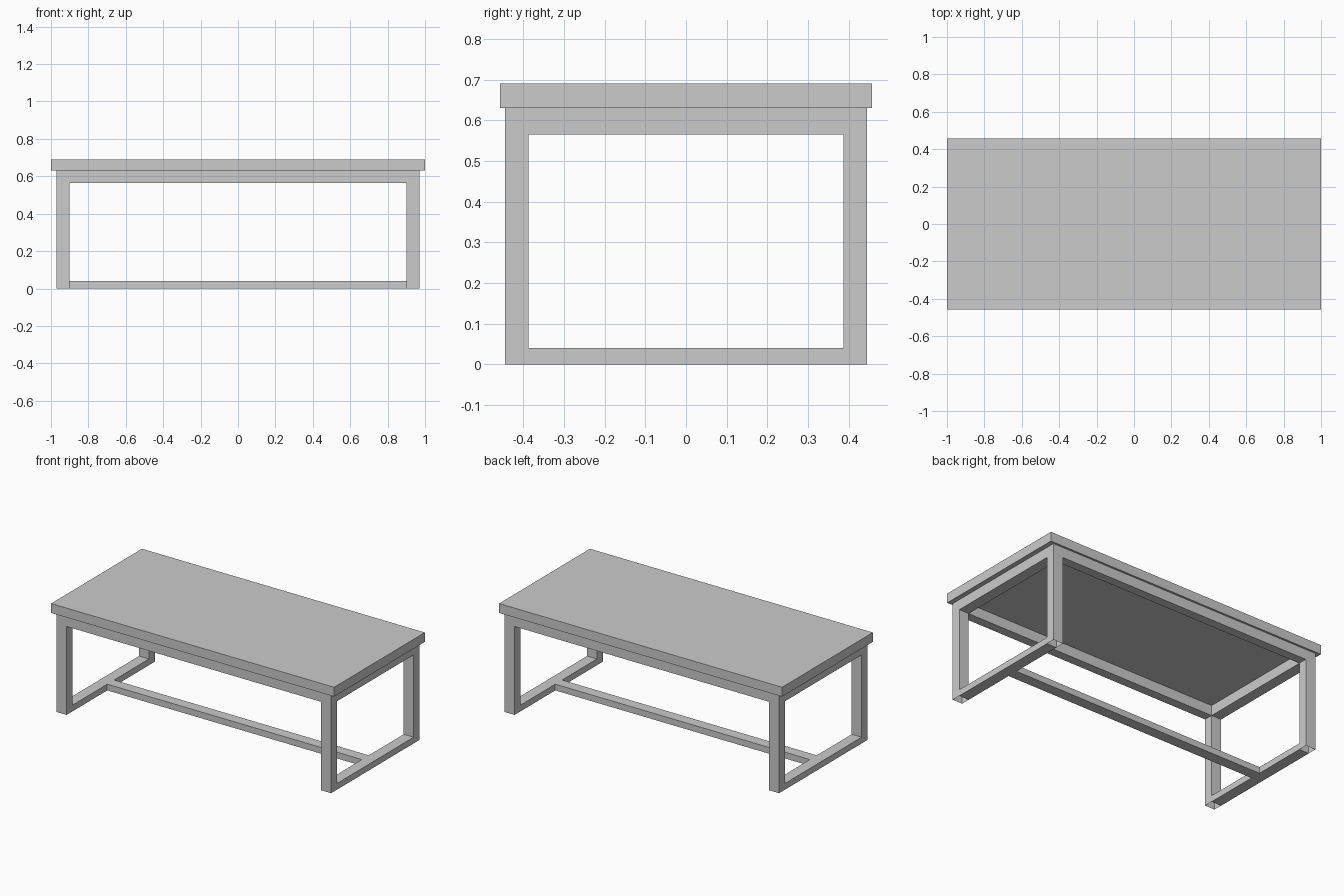
import bpy, bmesh

if "Cube" in bpy.data.objects:
    bpy.data.objects.remove(bpy.data.objects["Cube"])

LX, LY = 0.97, 0.445      # outer faces of the frame
TX, TY = 0.07, 0.058      # leg thickness in x and y
TOP_Z, APRON_Z, RAIL_Z = 0.63, 0.565, 0.04


def box(name, lo, hi, open_bottom=False):
    """Box from its min and max corners, optionally without its bottom face."""
    bm = bmesh.new()
    bmesh.ops.create_cube(bm, size=1)
    for v in bm.verts:
        v.co = [h if c > 0 else l for c, l, h in zip(v.co, lo, hi)]
    if open_bottom:
        bm.normal_update()
        down = [f for f in bm.faces if f.normal.z < -0.9]
        bmesh.ops.delete(bm, geom=down, context='FACES')
    mesh = bpy.data.meshes.new(name)
    bm.to_mesh(mesh)
    bm.free()
    ob = bpy.data.objects.new(name, mesh)
    bpy.context.collection.objects.link(ob)
    return ob


# Tabletop slab
box("tabletop", (-1, -0.458, TOP_Z), (1, 0.458, 0.69))

ix, iy = LX - TX, LY - TY
for sx, side in ((-1, "left"), (1, "right")):
    x0, x1 = sorted((sx * ix, sx * LX))
    # Legs, hollow at the foot
    for sy, end in ((-1, "front"), (1, "back")):
        y0, y1 = sorted((sy * iy, sy * LY))
        box(f"{end}_{side}_leg", (x0, y0, 0), (x1, y1, TOP_Z), open_bottom=True)
    # Short apron and floor rail between the legs
    box(f"{side}_apron", (x0, -iy, APRON_Z), (x1, iy, TOP_Z))
    box(f"{side}_floor_rail", (x0, -iy, 0), (x1, iy, RAIL_Z))

# Long aprons
for sy, end in ((-1, "front"), (1, "back")):
    y0, y1 = sorted((sy * iy, sy * LY))
    box(f"{end}_apron", (-ix, y0, APRON_Z), (ix, y1, TOP_Z))

# Centre stretcher joining the floor rails
box("centre_stretcher", (-ix, -0.035, 0), (ix, 0.035, RAIL_Z))
